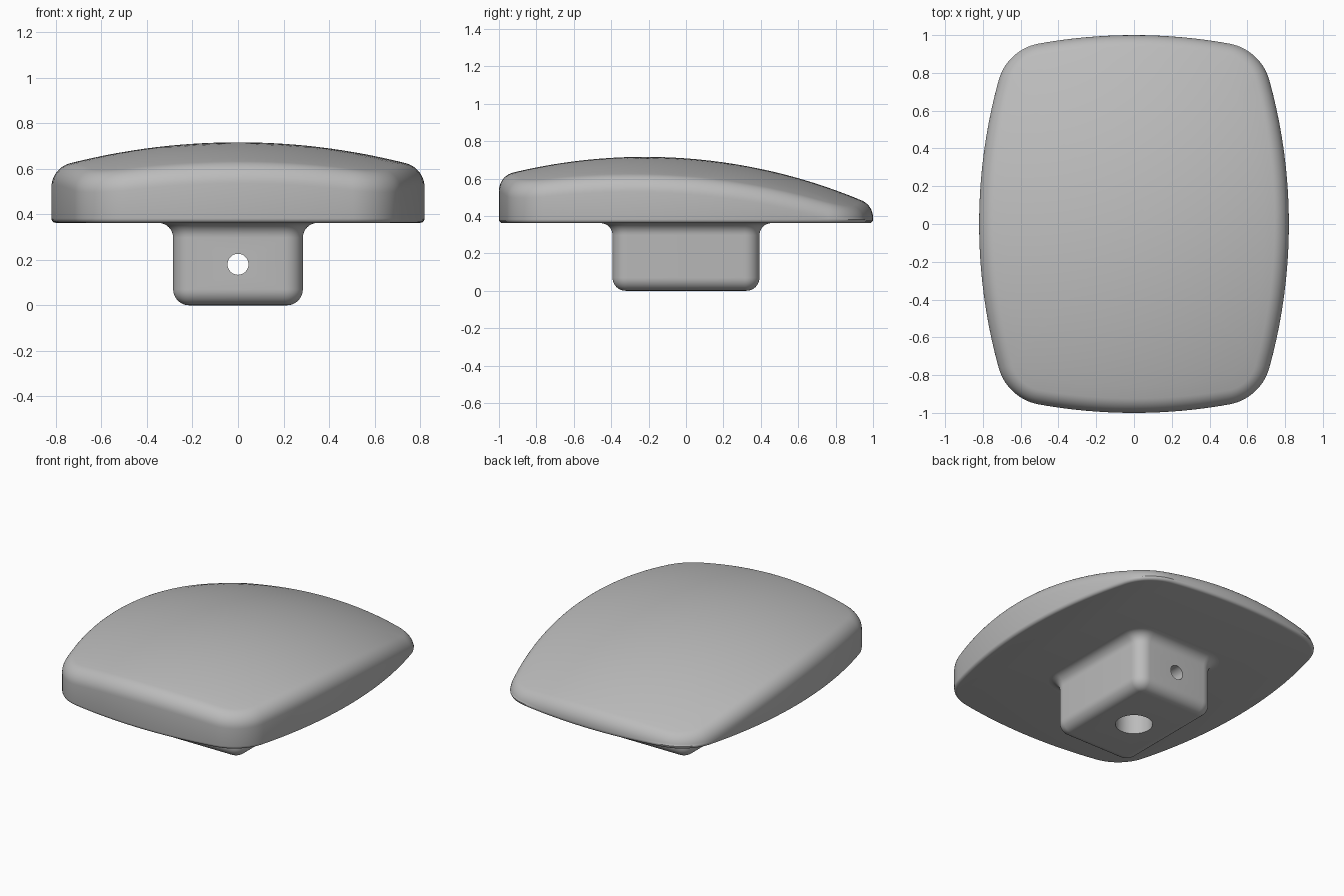
import bpy, bmesh
from math import cos, sin, atan2, hypot, pi, radians, sqrt
from mathutils import Vector

cube = bpy.data.objects.get("Cube")
if cube:
    bpy.data.objects.remove(cube)

# One plain grey material
grey = bpy.data.materials.new("plain_grey")
grey.use_nodes = True
colour = (0.5, 0.5, 0.5, 1)
grey.diffuse_color = colour
bsdf = grey.node_tree.nodes["Principled BSDF"]
bsdf.inputs["Base Color"].default_value = colour
bsdf.inputs["Roughness"].default_value = 0.6

UNDERSIDE = 0.362


def spread(a, b, n):
    return [a + (b - a) * i / n for i in range(n)]


def mirror_quarter(quarter):
    """Turn (point, normal) pairs from the first quadrant into a closed loop."""
    def flip(pairs, sx, sy):
        return [(Vector((p.x * sx, p.y * sy)), Vector((n.x * sx, n.y * sy))) for p, n in pairs]
    back = quarter[::-1]
    loop = quarter + flip(back, -1, 1) + flip(quarter, -1, -1) + flip(back, 1, -1)
    clean = []
    for p, n in loop:
        if not clean or (p - clean[-1][0]).length > 1e-5:
            clean.append((p, n))
    if (clean[0][0] - clean[-1][0]).length < 1e-5:
        clean.pop()
    return clean


def loft(name, rings, apex=None):
    """Skin a stack of rings; close the start flat and the end flat or at an apex."""
    bm = bmesh.new()
    rows = [[bm.verts.new(p) for p in ring] for ring in rings]
    n = len(rows[0])
    for low, high in zip(rows, rows[1:]):
        for i in range(n):
            j = (i + 1) % n
            bm.faces.new((low[i], low[j], high[j], high[i]))
    bm.faces.new(rows[0][::-1])
    if apex:
        tip = bm.verts.new(apex)
        for i in range(n):
            bm.faces.new((rows[-1][i], rows[-1][(i + 1) % n], tip))
    else:
        bm.faces.new(rows[-1])
    bmesh.ops.recalc_face_normals(bm, faces=bm.faces)
    mesh = bpy.data.meshes.new(name)
    bm.to_mesh(mesh)
    bm.free()
    obj = bpy.data.objects.new(name, mesh)
    bpy.context.collection.objects.link(obj)
    mesh.materials.append(grey)
    return obj


def smooth(obj):
    bpy.ops.object.select_all(action="DESELECT")
    obj.select_set(True)
    bpy.context.view_layer.objects.active = obj
    bpy.ops.object.shade_smooth_by_angle(angle=radians(35))


# Barrel outline: two bowed sides joined by a tangent corner arc
HALF_X, HALF_Y, BOW, CORNER = 0.82, 1.0, 2.85, 0.27
side_c = Vector((HALF_X - BOW, 0))
end_c = Vector((0, HALF_Y - BOW))
gap = end_c - side_c
reach = sqrt((BOW - CORNER) ** 2 - (gap.length / 2) ** 2)
corner_c = (side_c + end_c) / 2 + Vector((-gap.y, gap.x)).normalized() * reach
a1 = atan2(corner_c.y, corner_c.x - side_c.x)
a2 = atan2(corner_c.y - end_c.y, corner_c.x)

quarter = []
for centre, radius, angles in (
        (side_c, BOW, spread(0, a1, 10)),
        (corner_c, CORNER, spread(a1, a2, 14)),
        (end_c, BOW, spread(a2, pi / 2, 10) + [pi / 2])):
    for t in angles:
        n = Vector((cos(t), sin(t)))
        quarter.append((centre + n * radius, n))
outline = mirror_quarter(quarter)

# Pad: rounded lower edge, upright wall, rolled upper edge, domed top
DOME, ROLL, LIP = 3.0, 0.1, 0.02
dome_c = Vector((0, -0.22, 0.716 - DOME))


def dome_z(x, y, radius=DOME):
    return dome_c.z + sqrt(radius ** 2 - x ** 2 - (y - dome_c.y) ** 2)


rings = []
for i in range(5):
    a = pi / 2 * i / 4
    rings.append([(*(p - n * LIP * (1 - sin(a))), UNDERSIDE + LIP * (1 - cos(a)))
                  for p, n in outline])
ROLL_STEPS = 10
for i in range(ROLL_STEPS + 1):
    ring = []
    for p, n in outline:
        c = p - n * ROLL
        ball = Vector((c.x, c.y, dome_z(c.x, c.y, DOME - ROLL)))
        up = (ball - dome_c).normalized()
        top = atan2(up.z, up.x * n.x + up.y * n.y)
        # Skip the part of the roll that would dip into the lower lip
        low = max(0, (UNDERSIDE + LIP + 0.003 - ball.z) / ROLL)
        a = low + (top - low) * i / ROLL_STEPS
        out = n * cos(a) * ROLL
        ring.append(ball + Vector((out.x, out.y, sin(a) * ROLL)))
    rings.append(ring)
rim = rings[-1]
for k in spread(1, 0, 14)[1:]:
    rings.append([(q[0] * k, q[1] * k, dome_z(q[0] * k, q[1] * k)) for q in rim])
pad = loft("pad", rings, (0, 0, dome_z(0, 0)))
smooth(pad)

# Stem: rounded block flaring into the underside of the pad
SX, SY, EDGE, FOOT, FLARE = 0.285, 0.393, 0.08, 0.07, 0.065
quarter = []
for t in spread(0, pi / 2, 10) + [pi / 2]:
    n = Vector((cos(t), sin(t)))
    quarter.append((Vector((SX - EDGE, SY - EDGE)) + n * EDGE, n))
block = mirror_quarter(quarter)

profile = []
for i in range(9):
    a = pi / 2 * i / 8
    profile.append((-FOOT * (1 - sin(a)), FOOT * (1 - cos(a))))
for i in range(9):
    a = pi / 2 * i / 8
    profile.append((FLARE * (1 - cos(a)), UNDERSIDE - FLARE * (1 - sin(a))))
profile.append((0, UNDERSIDE + 0.015))
stem = loft("stem", [[(*(p + n * off), z) for p, n in block] for off, z in profile])


# Socket in the foot and a pin hole from front to back
def drill(radius, depth, location, rotation=(0, 0, 0)):
    bpy.ops.mesh.primitive_cylinder_add(vertices=48, radius=radius, depth=depth,
                                        location=location, rotation=rotation)
    cutter = bpy.context.object
    cutter.hide_render = True
    cut = stem.modifiers.new("hole", "BOOLEAN")
    cut.operation = "DIFFERENCE"
    cut.solver = "EXACT"
    cut.object = cutter
    bpy.context.view_layer.objects.active = stem
    bpy.ops.object.modifier_apply(modifier=cut.name)
    bpy.data.objects.remove(cutter)


drill(0.11, 0.7, (0, 0, 0))
drill(0.046, 1.2, (0, 0, 0.18), (pi / 2, 0, 0))
smooth(stem)
